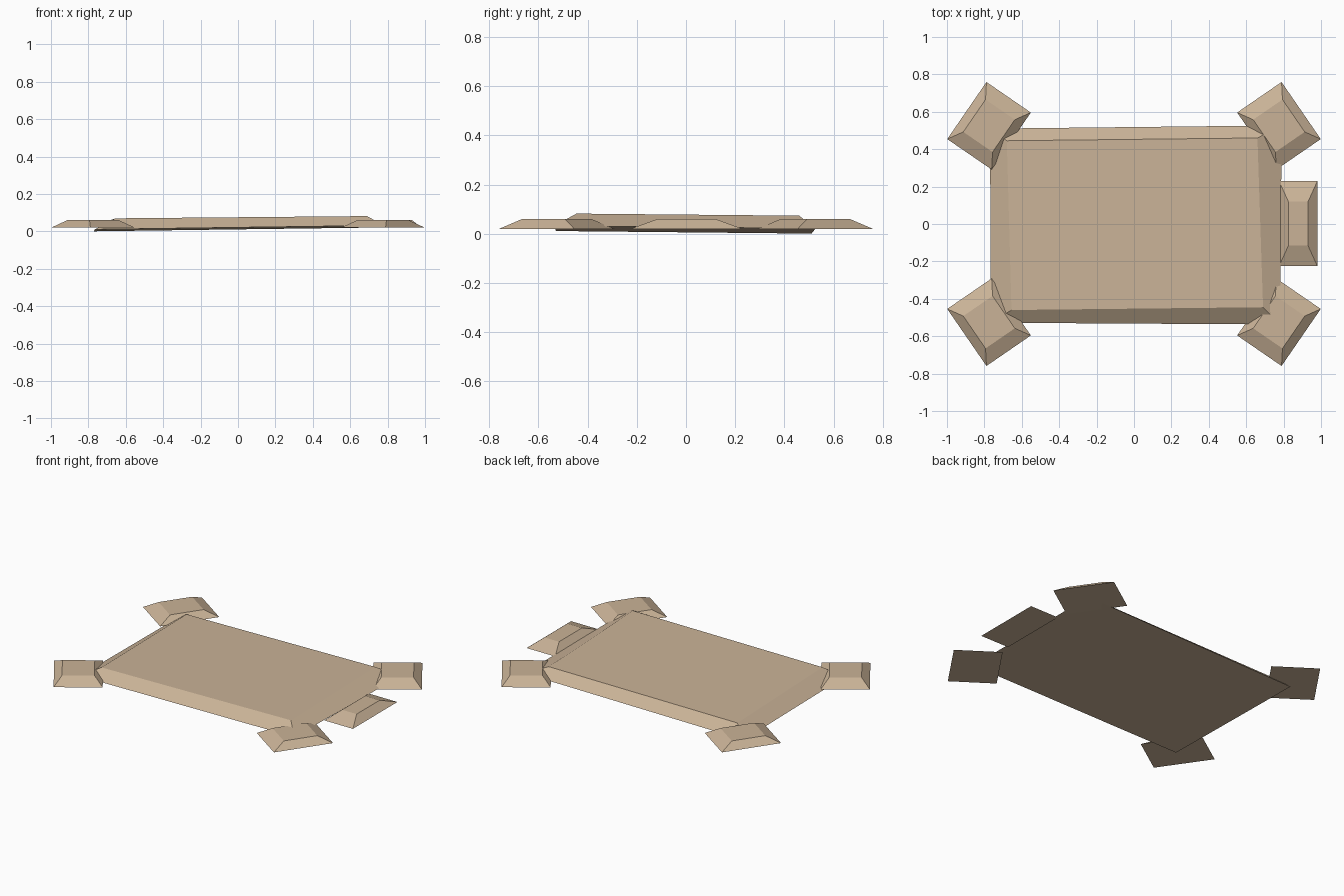
import bpy, bmesh, math
from mathutils import Matrix, Vector

cube = bpy.data.objects.get("Cube")
if cube:
    bpy.data.objects.remove(cube, do_unlink=True)

tan = bpy.data.materials.new("sandy tan")
tan.use_nodes = True
colour = (0.59, 0.45, 0.31, 1)
tan.diffuse_color = colour
bsdf = tan.node_tree.nodes["Principled BSDF"]
bsdf.inputs["Base Color"].default_value = colour
bsdf.inputs["Roughness"].default_value = 0.9


def bevelled_block(name, base, top):
    """Closed flat-faced block between a base quad and a top quad."""
    bm = bmesh.new()
    low = [bm.verts.new(p) for p in base]
    high = [bm.verts.new(p) for p in top]
    bm.faces.new(low[::-1])
    bm.faces.new(high)
    for i in range(4):
        j = (i + 1) % 4
        bm.faces.new((low[i], low[j], high[j], high[i]))
    bmesh.ops.recalc_face_normals(bm, faces=bm.faces)
    mesh = bpy.data.meshes.new(name)
    bm.to_mesh(mesh)
    bm.free()
    mesh.materials.append(tan)
    obj = bpy.data.objects.new(name, mesh)
    bpy.context.collection.objects.link(obj)
    return obj


def rectangle(length, width, z):
    return [Vector((sx * length / 2, sy * width / 2, z))
            for sx, sy in ((-1, -1), (1, -1), (1, 1), (-1, 1))]


def tilted(outline, height, slope_x, slope_y):
    return [(x, y, height + slope_x * x + slope_y * y) for x, y in outline]


# Broad body slab, slightly skewed and leaning to one corner
bevelled_block(
    "body_slab",
    tilted([(-0.765, -0.528), (0.78, -0.537), (0.79, 0.527), (-0.77, 0.51)],
           0.016, 0.0135, -0.01),
    tilted([(-0.655, -0.46), (0.69, -0.445), (0.66, 0.46), (-0.68, 0.445)],
           0.0715, 0.009, -0.009))

# Four corner feet, turned outward and mirrored
LOW, HIGH = 0.02, 0.06
for side, sx in (("left", 1), ("right", -1)):
    for end, sy in (("front", -1), ("back", 1)):
        foot = bevelled_block(end + "_" + side + "_foot",
                              rectangle(0.37, 0.288, LOW),
                              rectangle(0.21, 0.19, HIGH))
        turn = Matrix.Rotation(-sx * sy * math.radians(55.5), 4, "Z")
        foot.data.transform(Matrix.Translation((sx * 0.775, sy * 0.525, 0)) @ turn)

# Single end block on the left side
end_block = bevelled_block("end_block", rectangle(0.205, 0.455, LOW),
                           rectangle(0.105, 0.235, HIGH))
end_block.data.transform(Matrix.Translation((0.878, 0.002, 0)))
